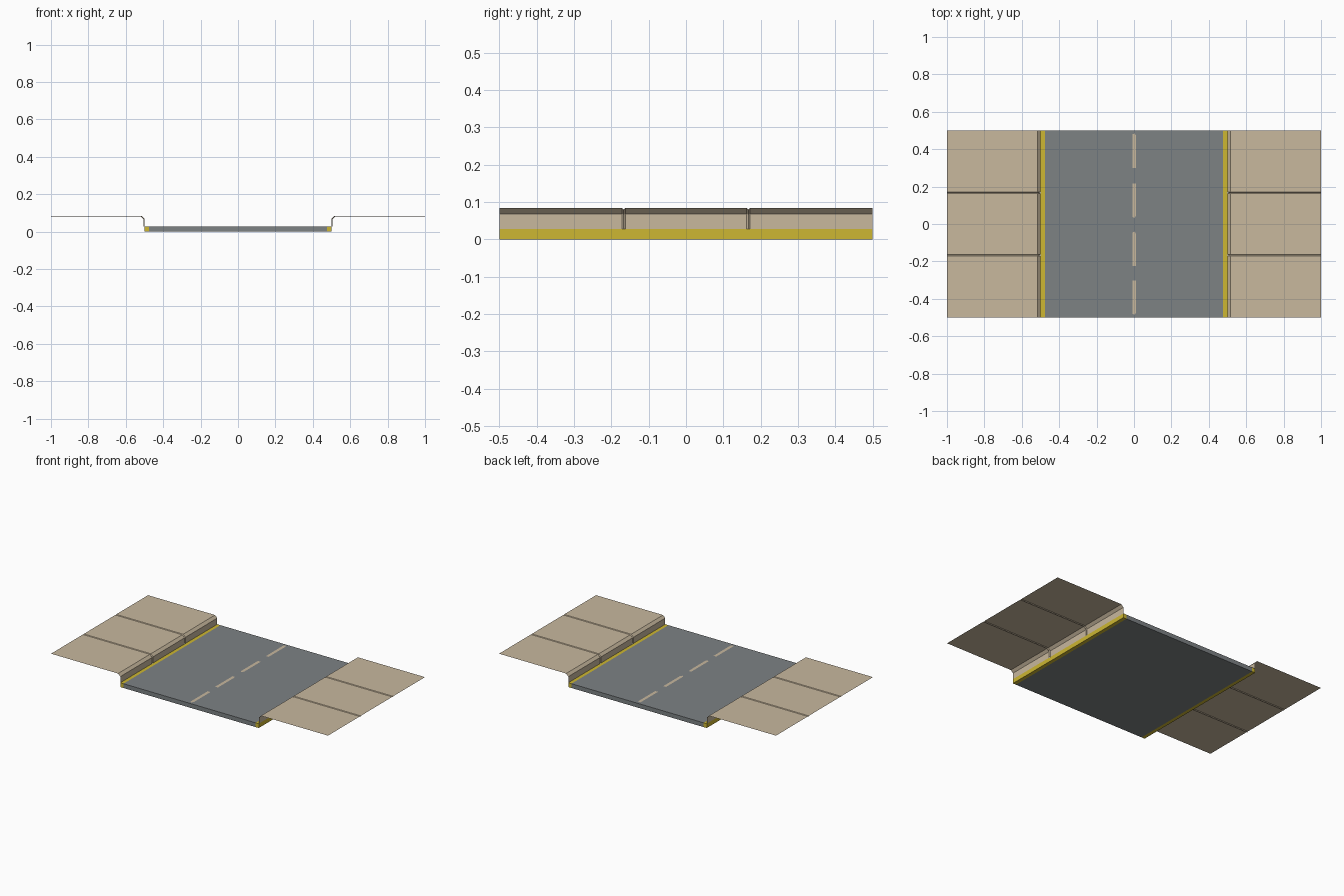
import bpy, bmesh
from mathutils import Vector

if "Cube" in bpy.data.objects:
    bpy.data.objects.remove(bpy.data.objects["Cube"])


def material(name, rgb):
    lin = [((c / 255 + 0.055) / 1.055) ** 2.4 for c in rgb]
    m = bpy.data.materials.new(name)
    m.diffuse_color = (*lin, 1)
    m.use_nodes = True
    m.node_tree.nodes["Principled BSDF"].inputs["Base Color"].default_value = m.diffuse_color
    return m


ASPHALT = material("asphalt_grey", (125, 130, 132))
YELLOW = material("edge_yellow", (205, 183, 50))
CONCRETE = material("pavement_beige", (200, 184, 158))

ROAD_TOP = 0.028


def finish(bm, name, *mats):
    me = bpy.data.meshes.new(name)
    bm.to_mesh(me)
    bm.free()
    for m in mats:
        me.materials.append(m)
    ob = bpy.data.objects.new(name, me)
    bpy.context.collection.objects.link(ob)
    return ob


# Road slab, with yellow bands cut in along both long edges
bm = bmesh.new()
bmesh.ops.create_cube(bm, size=1)
for v in bm.verts:
    v.co.z = (v.co.z + 0.5) * ROAD_TOP
for x in (-0.477, 0.477):
    bmesh.ops.bisect_plane(bm, geom=bm.verts[:] + bm.edges[:] + bm.faces[:],
                           plane_co=(x, 0, 0), plane_no=(1, 0, 0))
for f in bm.faces:
    f.material_index = int(abs(f.calc_center_median().x) > 0.477)
finish(bm, "road", ASPHALT, YELLOW)

# Worn centre dashes: flat plates with one chipped corner each
bm = bmesh.new()
for y, flip in ((0.392, 1), (0.125, -1), (-0.133, 1), (-0.393, -1)):
    outline = [(-0.008, -0.092), (0.012, -0.092), (0.012, 0.078),
               (0.004, 0.092), (-0.008, 0.088)]
    pts = [(px, y + flip * py, ROAD_TOP + 0.0005) for px, py in outline]
    f = bm.faces.new([bm.verts.new(p) for p in pts])
    f.normal_update()
    if f.normal.z < 0:
        f.normal_flip()
finish(bm, "centre_dashes", CONCRETE)

# Pavement sheet: kerb wall, bevel and flat top, swept along y with two joints
profile = [(0.5, ROAD_TOP), (0.5, 0.068), (0.516, 0.084), (1.0, 0.084)]
inset_dirs = [(1, 0), (1, -0.4), (0.4, -1), (0, -1)]
stations = [(-0.5, 0)]
for joint in (-0.167, 0.167):
    stations += [(joint - 0.005, 0), (joint, 0.004), (joint + 0.005, 0)]
stations.append((0.5, 0))
bm = bmesh.new()
rows = [[bm.verts.new((x + dx * d, y, z + dz * d))
         for (x, z), (dx, dz) in zip(profile, inset_dirs)] for y, d in stations]
for a, b in zip(rows, rows[1:]):
    for i in range(len(profile) - 1):
        bm.faces.new((a[i], a[i + 1], b[i + 1], b[i]))
pavement = finish(bm, "pavements", CONCRETE)
pavement.modifiers.new("mirror", 'MIRROR').use_axis = (True, False, False)
